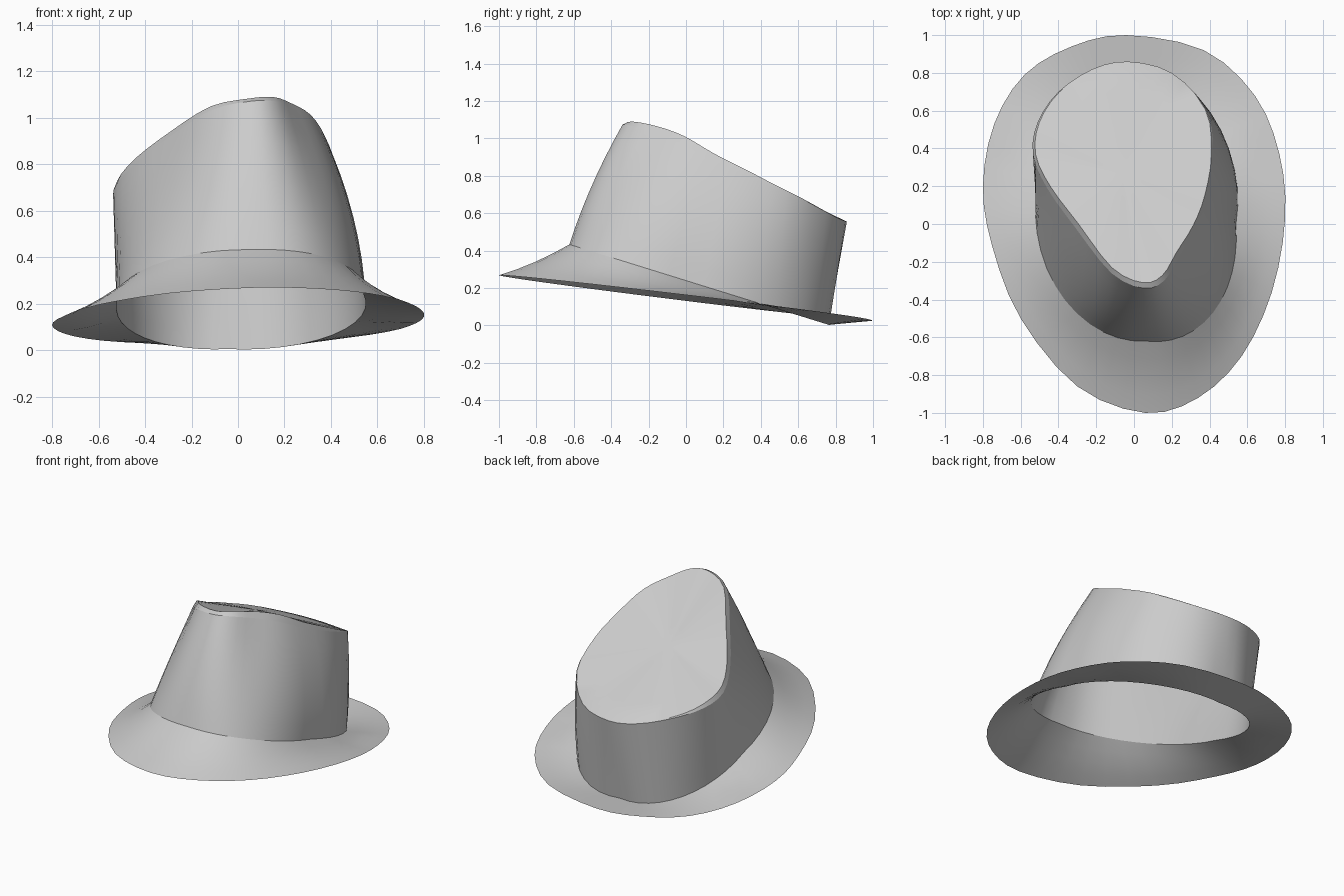
import bpy
from math import sin, cos, pi
from mathutils import Vector

if "Cube" in bpy.data.objects:
    bpy.data.objects.remove(bpy.data.objects["Cube"])

SUB = 3      # samples between outline points

# Outlines run from the front, around the right, back and left sides
RIM = [(.06, -1), (.34, -.92), (.57, -.70), (.73, -.36), (.80, .03), (.77, .37),
       (.64, .68), (.37, .92), (-.04, 1), (-.33, .94), (-.58, .79), (-.74, .53),
       (-.80, .20), (-.75, -.12), (-.60, -.50), (-.30, -.86)]
EDGE = [(.05, -.34, 1.07), (.16, -.30, 1.07), (.24, -.17, 1.03), (.33, -.02, .97),
        (.39, .15, .88), (.42, .38, .78), (.38, .61, .68), (.20, .80, .58),
        (-.03, .86, .555), (-.22, .82, .57), (-.40, .70, .61), (-.51, .54, .645),
        (-.535, .37, .69), (-.46, .19, .785), (-.31, -.02, .905), (-.12, -.26, 1.03)]


def smooth_loop(points):
    """Closed Catmull-Rom curve through the points."""
    p = [Vector(q) for q in points]
    n, out = len(p), []
    for i in range(n):
        a, b, c, d = p[i - 1], p[i], p[(i + 1) % n], p[(i + 2) % n]
        for k in range(SUB):
            t = k / SUB
            out.append(0.5 * (2 * b + (c - a) * t + (2 * a - 5 * b + 4 * c - d) * t * t
                              + (3 * b - a - 3 * c + d) * t ** 3))
    return out


def loft(name, rings, centre=None):
    """Skin consecutive rings; optionally close the last with a fan."""
    n = len(rings[0])
    verts = [v for r in rings for v in r]
    faces = [(r * n + i, r * n + (i + 1) % n, (r + 1) * n + (i + 1) % n, (r + 1) * n + i)
             for r in range(len(rings) - 1) for i in range(n)]
    if centre is not None:
        last = (len(rings) - 1) * n
        verts.append(centre)
        faces += [(last + i, last + (i + 1) % n, len(verts) - 1) for i in range(n)]
    mesh = bpy.data.meshes.new(name)
    mesh.from_pydata(verts, [], faces)
    ob = bpy.data.objects.new(name, mesh)
    bpy.context.collection.objects.link(ob)
    bpy.ops.object.select_all(action='DESELECT')
    ob.select_set(True)
    bpy.context.view_layer.objects.active = ob
    bpy.ops.object.shade_smooth_by_angle(angle=pi / 6)
    return ob


rim = smooth_loop([(x, y, .147 - .12 * y + .02 * x) for x, y in RIM])
edge = smooth_loop(EDGE)
N = len(rim)

# Tilted oval where crown meets brim, fuller at back right and front left
base = []
for i in range(N):
    t = 2 * pi * i / N
    lobe = max(0, -sin(2 * t)) * (.08 if t < pi else .05)
    x = .01 + .05 * cos(t) + (.53 + lobe) * sin(t)
    y = .07 - (.69 + lobe) * cos(t) - .07 * sin(t)
    base.append(Vector((x, y, max(.003, .24 - .31 * y))))

# Brim: gently dished, flaring from the crown
brim_rings = []
for k in range(5):
    s = k / 4
    brim_rings.append([r.lerp(b, s) - Vector((0, 0, .05 * s * (1 - s) * (b.z > .12)))
                       for r, b in zip(rim, base)])
loft("brim", brim_rings)

# Crown wall: leans back, bulging at the right and front
wall = []
for k in range(8):
    s = k / 7
    ring = []
    for i, (b, e) in enumerate(zip(base, edge)):
        t = 2 * pi * i / N
        bulge = Vector((.12 * max(0, sin(t)) ** 2, -.08 * max(0, cos(t)), 0))
        ring.append(b.lerp(e, s) + bulge * s * (1 - s))
    wall.append(ring)
loft("crown_wall", wall)

# Crown top: narrow raised lip, then a sloping panel
centre = Vector((-.06, .27, .84))
lip = []
for i, e in enumerate(edge):
    t = 2 * pi * i / N
    front = (1 + cos(t)) / 2
    inward = Vector((centre.x - e.x, centre.y - e.y, 0)).normalized()
    lift = .012 + .05 * front * sin(t) ** 2
    lip.append(e + inward * .03 * front + Vector((0, 0, lift * min(1, front * 3))))
panel = [[p.lerp(centre, s) for p in lip] for s in (.25, .5, .75)]
loft("crown_top", [edge, lip] + panel, centre)
